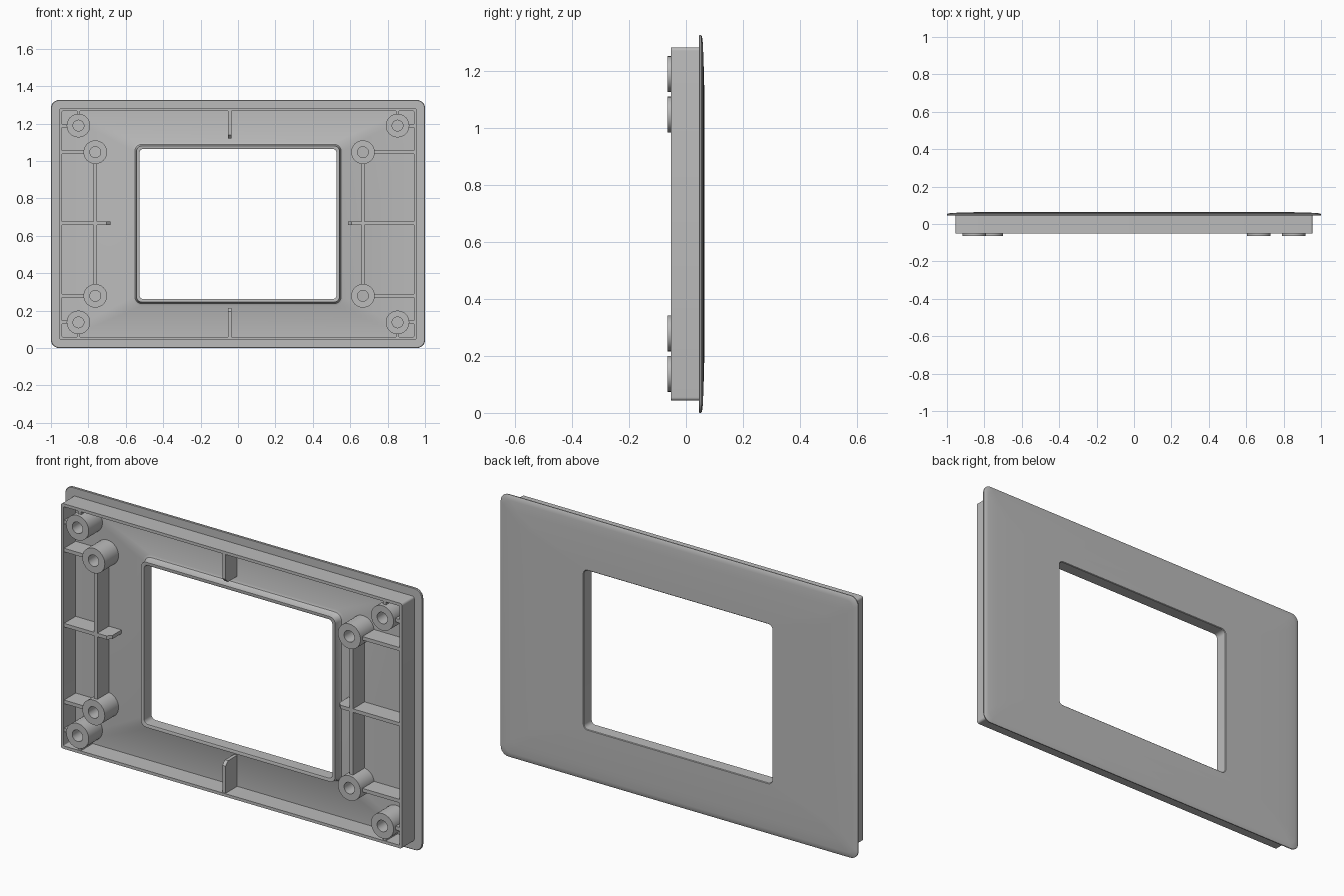
import bpy
import bmesh
from math import cos, sin, pi

if "Cube" in bpy.data.objects:
    bpy.data.objects.remove(bpy.data.objects["Cube"], do_unlink=True)

MID_Z = 0.663      # height of the plate centre
FLOOR = 0.045      # inner face of the plate
RIM_FRONT = -0.052
BOSS_FRONT = -0.065
WALL_X, WALL_LOW, WALL_TOP = 0.945, 0.055, 1.275

grey = bpy.data.materials.new("light grey plastic")
grey.use_nodes = True
grey.diffuse_color = (0.5, 0.5, 0.5, 1)
grey.node_tree.nodes["Principled BSDF"].inputs["Base Color"].default_value = (0.5, 0.5, 0.5, 1)


def finish(name, bm):
    bmesh.ops.recalc_face_normals(bm, faces=bm.faces)
    mesh = bpy.data.meshes.new(name)
    bm.to_mesh(mesh)
    bm.free()
    mesh.materials.append(grey)
    obj = bpy.data.objects.new(name, mesh)
    bpy.context.collection.objects.link(obj)
    bpy.ops.object.select_all(action="DESELECT")
    obj.select_set(True)
    bpy.context.view_layer.objects.active = obj
    bpy.ops.object.shade_smooth_by_angle(angle=pi / 6)
    return obj


def rounded_rect(half_w, half_h, radius, y, steps=6):
    points = []
    for corner, (sx, sz) in enumerate(((1, 1), (-1, 1), (-1, -1), (1, -1))):
        for i in range(steps + 1):
            a = (corner + i / steps) * pi / 2
            points.append((sx * (half_w - radius) + radius * cos(a), y,
                           MID_Z + sz * (half_h - radius) + radius * sin(a)))
    return points


def circle(x, z, radius, y, steps=32):
    return [(x + radius * cos(2 * pi * i / steps), y,
             z + radius * sin(2 * pi * i / steps)) for i in range(steps)]


def loft_loop(name, rings):
    """Skin a closed series of rings, giving a solid with a hole through it."""
    bm = bmesh.new()
    rows = [[bm.verts.new(p) for p in ring] for ring in rings]
    n = len(rows[0])
    for k, row in enumerate(rows):
        after = rows[(k + 1) % len(rows)]
        for i in range(n):
            j = (i + 1) % n
            bm.faces.new((row[i], row[j], after[j], after[i]))
    return finish(name, bm)


def rib(name, direction, across, start, end, cut=0.0):
    """Thin upright wall along x or z; cut bevels the front of its far end."""
    half = 0.009
    front = RIM_FRONT + 0.004
    step = cut if end > start else -cut
    profile = [(start, FLOOR + 0.005), (start, front), (end - step, front)]
    if cut:
        profile.append((end, front + cut))
    profile.append((end, FLOOR + 0.005))
    bm = bmesh.new()
    sides = []
    for off in (across - half, across + half):
        sides.append([bm.verts.new((t, y, off) if direction == "x" else (off, y, t))
                      for t, y in profile])
    a, b = sides
    bm.faces.new(a)
    bm.faces.new(b[::-1])
    for i in range(len(a)):
        j = (i + 1) % len(a)
        bm.faces.new((a[i], b[i], b[j], a[j]))
    return finish(name, bm)


# Domed cover plate with a window and a raised lip around it
loft_loop("cover_plate", [rounded_rect(*r) for r in (
    (0.955, 0.618, 0.02, FLOOR),
    (0.997, 0.660, 0.04, FLOOR),
    (1.000, 0.663, 0.043, 0.048),
    (1.000, 0.663, 0.043, 0.053),
    (0.994, 0.657, 0.04, 0.0565),
    (0.975, 0.638, 0.035, 0.059),
    (0.930, 0.593, 0.03, 0.061),
    (0.850, 0.530, 0.03, 0.063),
    (0.700, 0.470, 0.03, 0.0645),
    (0.530, 0.405, 0.025, 0.065),
    (0.527, 0.402, 0.022, 0.062),
    (0.527, 0.402, 0.022, 0.002),
    (0.532, 0.407, 0.027, 0.000),
    (0.543, 0.418, 0.030, 0.000),
    (0.546, 0.421, 0.032, 0.030),
    (0.551, 0.426, 0.036, 0.040),
    (0.562, 0.437, 0.045, FLOOR),
)])

# Rectangular wall behind the plate
loft_loop("rim_wall", [rounded_rect(*r) for r in (
    (0.955, 0.620, 0.012, 0.050),
    (0.955, 0.620, 0.012, RIM_FRONT),
    (0.940, 0.605, 0.004, RIM_FRONT),
    (0.940, 0.605, 0.004, 0.050),
)])


# Hollow screw posts
def post(name, x, z):
    loft_loop(name, [circle(x, z, r, y) for r, y in (
        (0.063, 0.05), (0.063, BOSS_FRONT), (0.029, BOSS_FRONT), (0.029, 0.05))])


CORNER_X, INNER_DZ, CORNER_DZ = 0.853, 0.384, 0.526
for side, s, inner_x, tip in (("right", -1, -0.763, -0.683), ("left", 1, 0.668, 0.587)):
    for level, v in (("upper", 1), ("lower", -1)):
        inner_z = MID_Z + v * INNER_DZ
        corner_z = MID_Z + v * CORNER_DZ
        wall_z = WALL_TOP if v > 0 else WALL_LOW
        tag = f"{level}_{side}"
        post(f"inner_post_{tag}", inner_x, inner_z)
        post(f"corner_post_{tag}", s * CORNER_X, corner_z)
        # Ribs tying the posts to the wall
        rib(f"post_rib_{tag}", "x", inner_z, s * WALL_X, inner_x - s * -0.05)
        rib(f"corner_side_rib_{tag}", "x", corner_z, s * WALL_X, s * (CORNER_X + 0.055))
        rib(f"corner_end_rib_{tag}", "z", s * CORNER_X, wall_z, corner_z + v * 0.055)
    # Long upright rib and the middle cross rib
    rib(f"upright_rib_{side}", "z", inner_x,
        MID_Z - INNER_DZ + 0.055, MID_Z + INNER_DZ - 0.055)
    rib(f"cross_rib_{side}", "x", MID_Z + 0.004, s * WALL_X, tip, 0.02)

# Short stiffeners at the middle of the top and bottom walls
rib("top_stiffener", "z", -0.045, WALL_TOP, 1.12, 0.02)
rib("bottom_stiffener", "z", -0.045, WALL_LOW, 0.215, 0.02)
